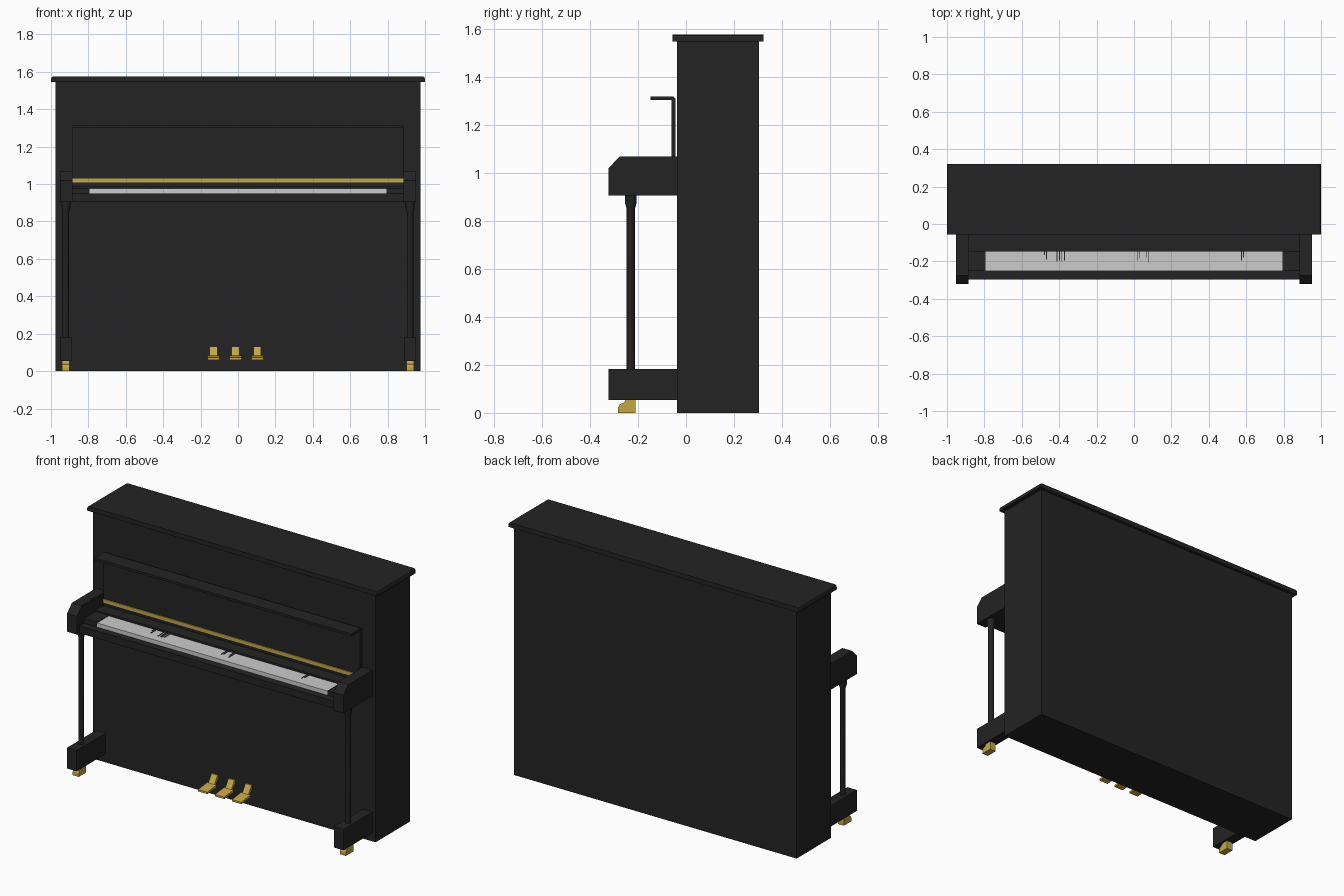
import bpy, bmesh, math

if "Cube" in bpy.data.objects:
    bpy.data.objects.remove(bpy.data.objects["Cube"])


def material(name, rgb):
    m = bpy.data.materials.new(name)
    m.diffuse_color = (*rgb, 1)
    m.use_nodes = True
    m.node_tree.nodes["Principled BSDF"].inputs["Base Color"].default_value = m.diffuse_color
    return m


BLACK = material("black lacquer", (0.017, 0.017, 0.017))
IVORY = material("key ivory", (0.6, 0.6, 0.6))
BRASS = material("brass", (0.56, 0.39, 0.06))


def finish(name, bm, mat):
    bmesh.ops.recalc_face_normals(bm, faces=bm.faces)
    me = bpy.data.meshes.new(name)
    bm.to_mesh(me)
    bm.free()
    me.materials.append(mat)
    ob = bpy.data.objects.new(name, me)
    bpy.context.collection.objects.link(ob)
    return ob


def extrude_x(name, profile, x0, x1, mat):
    """Extrude a closed (y, z) profile from x0 to x1."""
    bm = bmesh.new()
    f = bm.faces.new([bm.verts.new((x0, y, z)) for y, z in profile])
    ext = bmesh.ops.extrude_face_region(bm, geom=[f])["geom"]
    bmesh.ops.translate(bm, vec=(x1 - x0, 0, 0),
                        verts=[v for v in ext if isinstance(v, bmesh.types.BMVert)])
    return finish(name, bm, mat)


def box(name, x0, x1, y0, y1, z0, z1, mat):
    return extrude_x(name, [(y0, z0), (y1, z0), (y1, z1), (y0, z1)], x0, x1, mat)


def turned(name, x, y, profile, mat, sides=16):
    """Lathe a (radius, z) profile about a vertical axis."""
    bm = bmesh.new()
    rings = [[bm.verts.new((x + r * math.cos(2 * math.pi * i / sides),
                            y + r * math.sin(2 * math.pi * i / sides), z))
              for i in range(sides)] for r, z in profile]
    for a, b in zip(rings, rings[1:]):
        for i in range(sides):
            j = (i + 1) % sides
            bm.faces.new((a[i], a[j], b[j], b[i]))
    bm.faces.new(rings[0])
    bm.faces.new(rings[-1])
    ob = finish(name, bm, mat)
    bpy.context.view_layer.objects.active = ob
    ob.select_set(True)
    bpy.ops.object.shade_smooth_by_angle(angle=math.radians(35))
    ob.select_set(False)


# Cabinet and lid
box("cabinet", -0.975, 0.975, -0.037, 0.303, 0, 1.55, BLACK)
lid = box("lid", -1, 1, -0.057, 0.322, 1.547, 1.576, BLACK)
bm = bmesh.new()
bm.from_mesh(lid.data)
ends = [e for e in bm.edges if abs(e.verts[0].co.x - e.verts[1].co.x) < 1e-4
        and min(v.co.z for v in e.verts) > 1.57]
bmesh.ops.bevel(bm, geom=ends, offset=0.014, segments=2, profile=0.5, affect='EDGES')
bm.to_mesh(lid.data)
bm.free()

# Open fallboard with its folded top lip, and the brass hinge
extrude_x("fallboard", [(-0.044, 0.98), (-0.044, 1.309), (-0.052, 1.317), (-0.148, 1.317),
                        (-0.148, 1.302), (-0.06, 1.302), (-0.06, 0.98)], -0.885, 0.885, BLACK)
box("fallboard_backing", -0.885, 0.885, -0.046, -0.03, 0.91, 1.05, BLACK)
box("brass_hinge", -0.885, 0.885, -0.066, -0.058, 1.008, 1.03, BRASS)

# Keyboard shelf, slip and nameboard rail
box("key_bed", -0.885, 0.885, -0.297, -0.03, 0.905, 0.95, BLACK)
box("nameboard_rail", -0.885, 0.885, -0.138, -0.04, 0.94, 0.988, BLACK)

# White keys, and the narrow dark slivers of the sharps
box("white_keys", -0.795, 0.795, -0.252, -0.13, 0.945, 0.976, IVORY)
for i, (x, y) in enumerate([(-0.479, -0.165), (-0.468, -0.19), (-0.412, -0.2), (-0.398, -0.195),
                            (-0.386, -0.2), (-0.372, -0.195), (0.02, -0.195), (0.031, -0.185),
                            (0.068, -0.18), (0.079, -0.205), (0.575, -0.195), (0.586, -0.18)]):
    box(f"sharp_sliver_{i}", x - 0.002, x + 0.002, y, -0.13, 0.97, 0.979, BLACK)

# Parts mirrored on the two sides
for s, side in ((-1, "left"), (1, "right")):
    box(f"key_block_{side}", s * 0.795, s * 0.887, -0.252, -0.13, 0.945, 0.98, BLACK)
    extrude_x(f"arm_{side}", [(-0.03, 0.906), (-0.322, 0.906), (-0.322, 1.02),
                              (-0.275, 1.068), (-0.03, 1.068)], s * 0.885, s * 0.953, BLACK)
    box(f"foot_{side}", s * 0.887, s * 0.953, -0.322, -0.03, 0.053, 0.183, BLACK)
    turned(f"front_leg_{side}", s * 0.92, -0.23,
           [(0.017, 0.18), (0.017, 0.85), (0.024, 0.873), (0.024, 0.91)], BLACK)
    extrude_x(f"caster_{side}", [(-0.21, 0), (-0.283, 0), (-0.283, 0.022), (-0.275, 0.036),
                                 (-0.26, 0.042), (-0.25, 0.055), (-0.21, 0.055)],
              s * 0.9, s * 0.942, BRASS)

# Three pedals: sloping stem and wider tread
for n, x in (("left", -0.131), ("middle", -0.014), ("right", 0.103)):
    extrude_x(f"pedal_stem_{n}", [(-0.03, 0.13), (-0.045, 0.13), (-0.075, 0.083), (-0.1, 0.076),
                                  (-0.1, 0.066), (-0.07, 0.068), (-0.03, 0.112)],
              x - 0.021, x + 0.021, BRASS)
    extrude_x(f"pedal_tread_{n}", [(-0.07, 0.083), (-0.16, 0.072), (-0.16, 0.06), (-0.07, 0.068)],
              x - 0.032, x + 0.032, BRASS)
